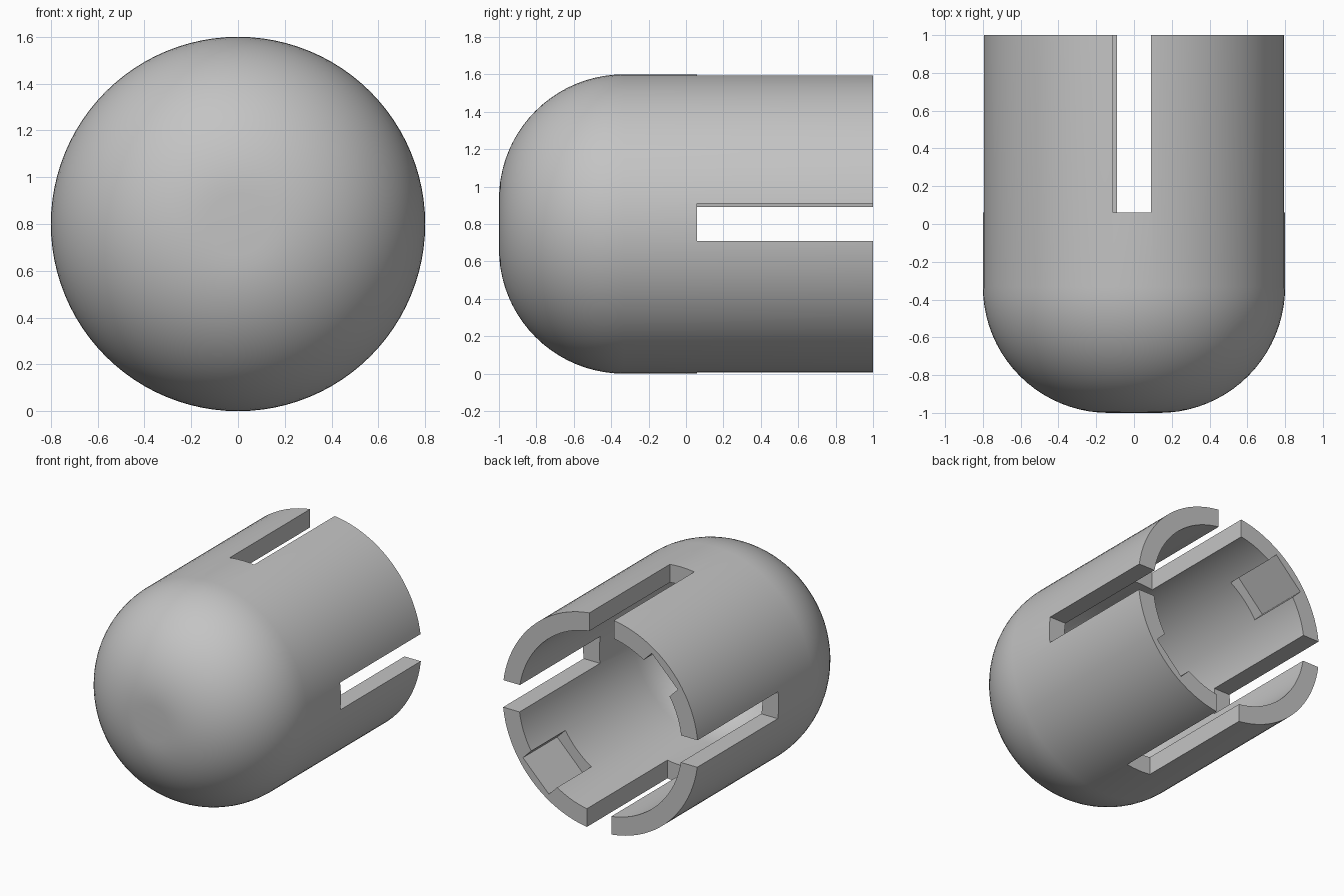
import bpy, bmesh
from math import sin, cos, pi, radians
from mathutils import Matrix, Vector

if "Cube" in bpy.data.objects:
    bpy.data.objects.remove(bpy.data.objects["Cube"], do_unlink=True)

RADIUS, WALL, FLAT = 0.8, 0.133, 0.133
FILLET = RADIUS - FLAT
CENTRE_Z = RADIUS
SEGMENTS, ARC_STEPS = 96, 20


def link_mesh(name, bm):
    bmesh.ops.recalc_face_normals(bm, faces=bm.faces)
    mesh = bpy.data.meshes.new(name)
    bm.to_mesh(mesh)
    bm.free()
    obj = bpy.data.objects.new(name, mesh)
    bpy.context.collection.objects.link(obj)
    return obj


def dome_arc(radius):
    """Rounded nose outline as (distance from axis, y) points."""
    arc = [(0, FILLET - 1 - radius)]
    for i in range(ARC_STEPS + 1):
        a = pi / 2 * i / ARC_STEPS
        arc.append((FLAT + radius * sin(a), FILLET - 1 - radius * cos(a)))
    return arc


def add_box(bm, angle, radial, tangent, along):
    """Box given by ranges, turned about the long axis by angle."""
    ranges = (radial, along, tangent)
    size = [hi - lo for lo, hi in ranges]
    middle = Vector([(hi + lo) / 2 for lo, hi in ranges])
    turn = Matrix.Translation((0, 0, CENTRE_Z)) @ Matrix.Rotation(-angle, 4, 'Y')
    bmesh.ops.create_cube(bm, size=1, matrix=turn @ Matrix.Translation(middle)
                          @ Matrix.Diagonal((*size, 1)))


# Hollow shell: outer outline to the rim, then back along the inside
outline = dome_arc(FILLET) + [(RADIUS, 1), (RADIUS - WALL, 1)]
outline += dome_arc(FILLET - WALL)[::-1]
bm = bmesh.new()
verts = [bm.verts.new((r, y, CENTRE_Z)) for r, y in outline]
edges = [bm.edges.new(pair) for pair in zip(verts, verts[1:])]
bmesh.ops.spin(bm, geom=verts + edges, cent=(0, 0, CENTRE_Z), axis=(0, 1, 0),
               angle=2 * pi, steps=SEGMENTS, use_merge=True)
bmesh.ops.remove_doubles(bm, verts=bm.verts, dist=0.0001)
shell = link_mesh("slotted_cap", bm)

# Four slightly offset slots and two inner pockets at the rim
bm = bmesh.new()
for i in range(4):
    add_box(bm, i * pi / 2, (0.3, 1), (-0.09, 0.11), (0.06, 1.2))
for angle in (radians(135), radians(315)):
    add_box(bm, angle, (0.4, 0.745), (-0.15, 0.15), (0.6, 1.2))
cutter = link_mesh("slot_cutter", bm)
cutter.hide_render = True

cut = shell.modifiers.new("slots", 'BOOLEAN')
cut.operation = 'DIFFERENCE'
cut.solver = 'EXACT'
cut.object = cutter
bpy.ops.object.select_all(action='DESELECT')
shell.select_set(True)
bpy.context.view_layer.objects.active = shell
bpy.ops.object.modifier_apply(modifier=cut.name)
bpy.data.objects.remove(cutter, do_unlink=True)

# Single grey material
grey = bpy.data.materials.new("light_grey")
grey.use_nodes = True
colour = (0.55, 0.55, 0.55, 1)
grey.diffuse_color = colour
grey.node_tree.nodes["Principled BSDF"].inputs["Base Color"].default_value = colour
shell.data.materials.clear()
shell.data.materials.append(grey)
bpy.ops.object.shade_smooth_by_angle(angle=radians(30))
